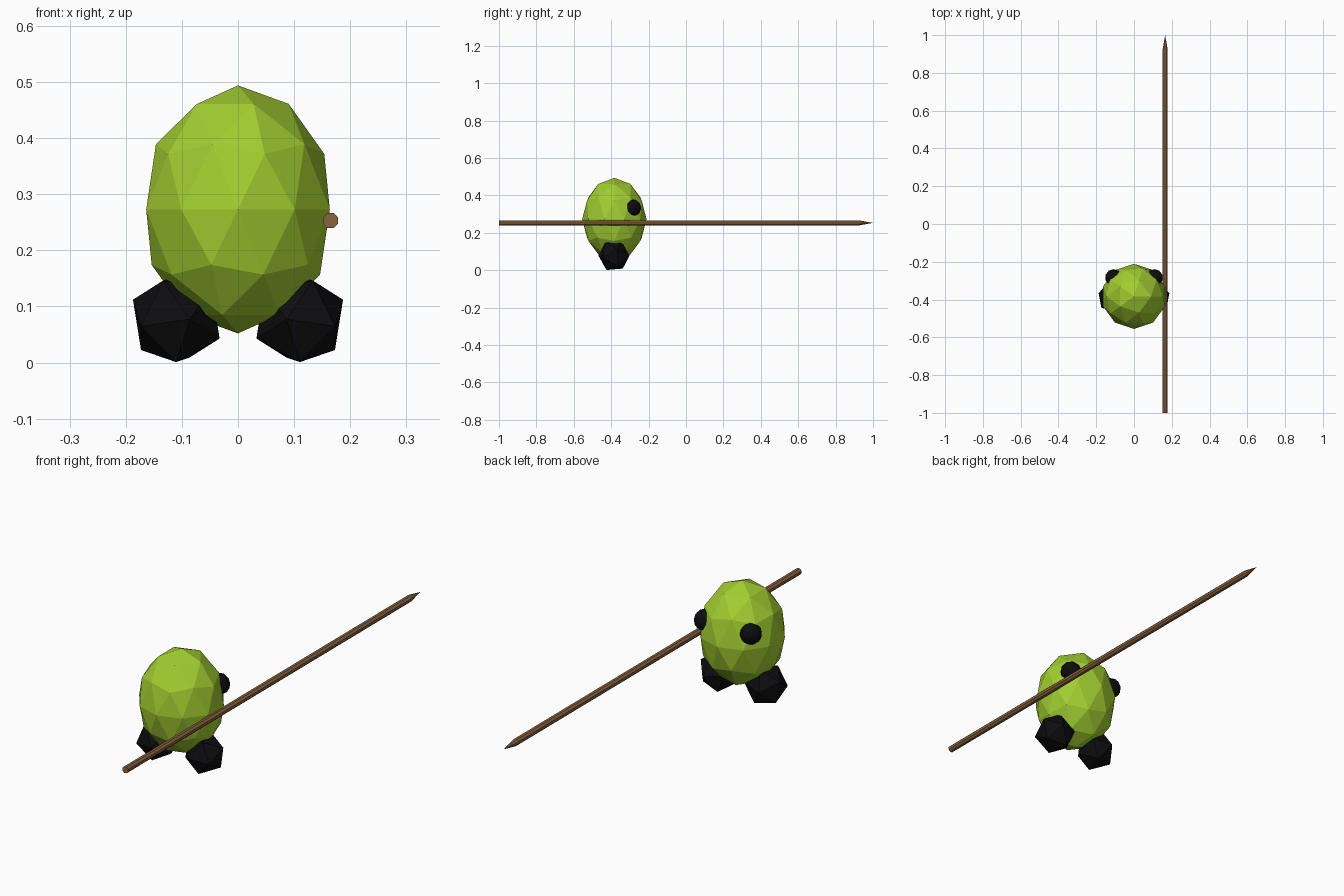
import bpy, bmesh, math
from mathutils import Vector, Matrix

if "Cube" in bpy.data.objects:
    bpy.data.objects.remove(bpy.data.objects["Cube"])


def material(name, rgb):
    m = bpy.data.materials.new(name)
    m.diffuse_color = (*rgb, 1)
    m.use_nodes = True
    m.node_tree.nodes["Principled BSDF"].inputs["Base Color"].default_value = m.diffuse_color
    return m


GREEN = material("lime green", (0.36, 0.61, 0.03))
BLACK = material("black", (0.004, 0.004, 0.005))
BROWN = material("wood brown", (0.25, 0.125, 0.05))


def finish(name, bm, mat):
    bmesh.ops.recalc_face_normals(bm, faces=bm.faces)
    me = bpy.data.meshes.new(name)
    bm.to_mesh(me)
    bm.free()
    me.materials.append(mat)
    ob = bpy.data.objects.new(name, me)
    bpy.context.collection.objects.link(ob)
    return ob


def ball(name, subdivisions, matrix, mat):
    bm = bmesh.new()
    bmesh.ops.create_icosphere(bm, subdivisions=subdivisions, radius=1, matrix=matrix)
    return finish(name, bm, mat)


# Egg-shaped body
ball("body", 2, Matrix.Translation((0, -0.383, 0.273)) @ Matrix.Diagonal((0.172, 0.172, 0.221, 1)), GREEN)

# Foot: tilted icosahedron, given by the directions of two neighbouring corners
pole = Vector((0.077, 0.018, 0.0345)).normalized()
side = Vector((0.063, 0.0224, -0.0555))
side = (side - pole * side.dot(pole)).normalized()
tilt = Matrix((side, pole.cross(side), pole)).transposed().to_4x4()

# Feet and eyes, mirrored left and right
for label, s in (("right", 1), ("left", -1)):
    flip = Matrix.Diagonal((s, 1, 1, 1))
    ball(label + "_foot", 1, flip @ Matrix.Translation((0.11, -0.385, 0.0775)) @ tilt @ Matrix.Scale(0.0865, 4), BLACK)
    ball(label + "_eye", 2, flip @ Matrix.Translation((0.108, -0.284, 0.333)) @ Matrix.Scale(0.045, 4), BLACK)

# Spear: eight-sided shaft with a pointed tip
bm = bmesh.new()
rings = []
for y in (-1, 0.925):
    rings.append([bm.verts.new((0.165 + 0.0145 * math.cos(a), y, 0.253 + 0.0145 * math.sin(a)))
                  for a in (math.pi * (i + 0.5) / 4 for i in range(8))])
tip = bm.verts.new((0.165, 1, 0.253))
bm.faces.new(rings[0])
for i in range(8):
    j = (i + 1) % 8
    bm.faces.new((rings[0][i], rings[0][j], rings[1][j], rings[1][i]))
    bm.faces.new((rings[1][i], rings[1][j], tip))
finish("spear", bm, BROWN)
